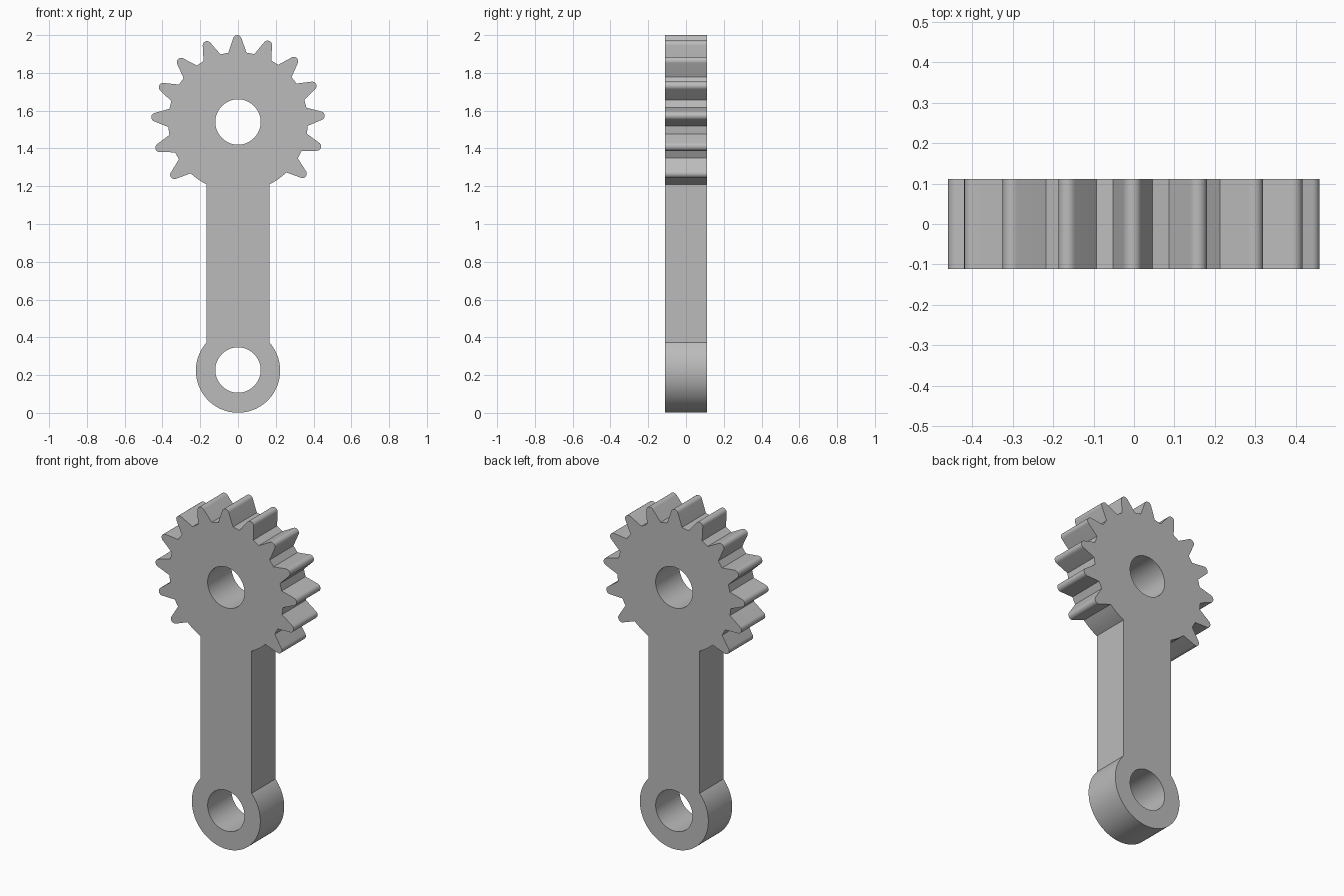
import bpy, bmesh
from math import sin, cos, radians, asin, acos

if "Cube" in bpy.data.objects:
    bpy.data.objects.remove(bpy.data.objects["Cube"], do_unlink=True)

GEAR_Z, ROOT_R, TIP_R, ROUND_R = 1.54, 0.37, 0.46, 0.023
EYE_Z, EYE_R = 0.224, 0.223
BORE_R, BAR_HALF, HALF_DEPTH = 0.12, 0.166, 0.111
PITCH, TILT, BASE_HALF = radians(21.54), radians(-0.5), radians(7.5)


def polar(cz, r, a):
    """Point at angle a, clockwise from straight up."""
    return (r * sin(a), cz + r * cos(a))


def arc(cz, r, start, end, steps):
    return [polar(cz, r, start + (end - start) * i / steps) for i in range(steps + 1)]


def tooth(a):
    """Tapered tooth with a rounded tip."""
    tip_r = TIP_R - ROUND_R
    cx, cz = polar(GEAR_Z, tip_r, a)
    pts = [polar(GEAR_Z, ROOT_R, a - BASE_HALF)]
    for i in range(11):
        t = a + radians(-75 + 15 * i)
        pts.append((cx + ROUND_R * sin(t), cz + ROUND_R * cos(t)))
    pts.append(polar(GEAR_Z, ROOT_R, a + BASE_HALF))
    return pts


# Outline: partial gear, straight bar, round eye
neck = radians(180) - asin(BAR_HALF / ROOT_R)
shoulder = asin(BAR_HALF / EYE_R)
first, last = TILT - 6 * PITCH, TILT + 6 * PITCH
outline = arc(GEAR_Z, ROOT_R, -neck, first - BASE_HALF, 4)[:-1]
for i in range(-6, 7):
    outline += tooth(TILT + i * PITCH)
outline += arc(GEAR_Z, ROOT_R, last + BASE_HALF, neck, 4)[1:]
outline += arc(EYE_Z, EYE_R, shoulder, radians(360) - shoulder, 64)

# Bores through the gear and the eye
bores = [arc(z, BORE_R, 0, radians(360), 64)[:-1] for z in (GEAR_Z, 0.227)]

# Fill the profile and give it thickness
bm = bmesh.new()
for loop in [outline] + bores:
    verts = [bm.verts.new((x, -HALF_DEPTH, z)) for x, z in loop]
    for i, v in enumerate(verts):
        bm.edges.new((v, verts[(i + 1) % len(verts)]))
bmesh.ops.triangle_fill(bm, use_beauty=True, edges=bm.edges[:], normal=(0, -1, 0))
extruded = bmesh.ops.extrude_face_region(bm, geom=bm.faces[:], use_keep_orig=True)
moved = [g for g in extruded["geom"] if isinstance(g, bmesh.types.BMVert)]
bmesh.ops.translate(bm, verts=moved, vec=(0, 2 * HALF_DEPTH, 0))
bmesh.ops.recalc_face_normals(bm, faces=bm.faces[:])

mesh = bpy.data.meshes.new("gear_lever")
bm.to_mesh(mesh)
bm.free()
lever = bpy.data.objects.new("gear_lever", mesh)
bpy.context.collection.objects.link(lever)

# Plain grey metal
grey = bpy.data.materials.new("grey_metal")
grey.use_nodes = True
colour = (0.5, 0.5, 0.5, 1)
grey.diffuse_color = colour
grey.node_tree.nodes["Principled BSDF"].inputs["Base Color"].default_value = colour
mesh.materials.append(grey)

# Smooth curved walls, keep sharp edges
bpy.ops.object.select_all(action="DESELECT")
lever.select_set(True)
bpy.context.view_layer.objects.active = lever
bpy.ops.object.shade_smooth_by_angle(angle=radians(30))
